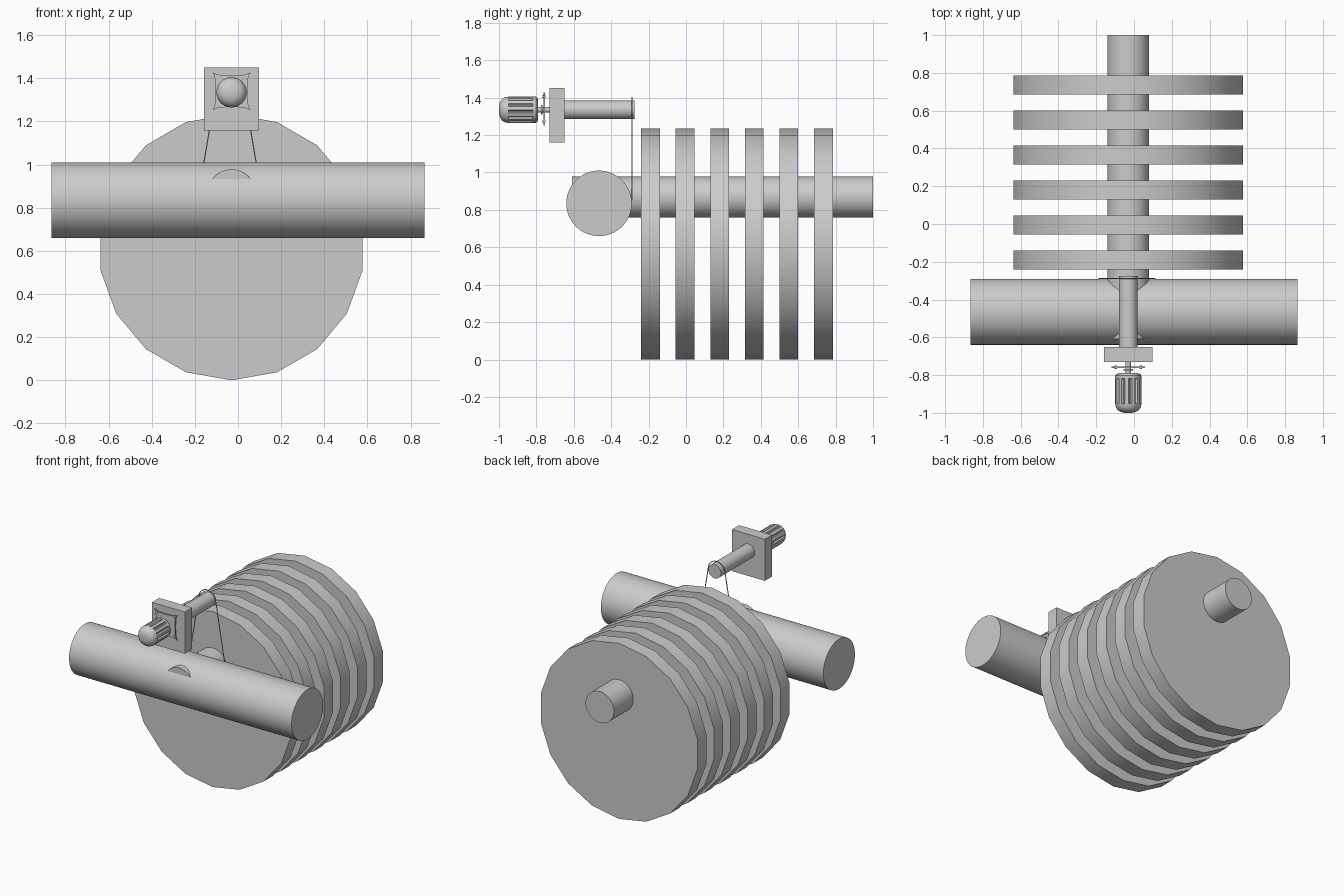
import bpy, bmesh, math
from mathutils import Matrix, Vector

cube = bpy.data.objects.get("Cube")
if cube:
    bpy.data.objects.remove(cube, do_unlink=True)

grey = bpy.data.materials.new("plain_grey")
grey.use_nodes = True
grey.diffuse_color = (0.6, 0.6, 0.6, 1)
grey.node_tree.nodes["Principled BSDF"].inputs["Base Color"].default_value = (0.6, 0.6, 0.6, 1)

CX = -0.03        # common centre line of the discs, shaft and knob
PEG_Z = 1.335


def finish(name, bm, smooth=True):
    bmesh.ops.recalc_face_normals(bm, faces=bm.faces)
    mesh = bpy.data.meshes.new(name)
    bm.to_mesh(mesh)
    bm.free()
    mesh.materials.append(grey)
    ob = bpy.data.objects.new(name, mesh)
    bpy.context.collection.objects.link(ob)
    if smooth:
        bpy.ops.object.select_all(action='DESELECT')
        ob.select_set(True)
        bpy.context.view_layer.objects.active = ob
        bpy.ops.object.shade_smooth_by_angle(angle=math.radians(35))


def loft(name, rings, smooth=True):
    """Skin a list of equal-length closed rings and cap both ends."""
    bm = bmesh.new()
    loops = [[bm.verts.new(p) for p in ring] for ring in rings]
    n = len(loops[0])
    for a, b in zip(loops, loops[1:]):
        for i in range(n):
            j = (i + 1) % n
            bm.faces.new((a[i], a[j], b[j], b[i]))
    bm.faces.new(loops[0])
    bm.faces.new(loops[-1])
    finish(name, bm, smooth)


def lathe(name, profile, x, z, sides=48, cut=lambda k, i: 0):
    """Turn (y, radius) pairs about an axis along y; cut lowers the radius."""
    rings = []
    for k, (y, r) in enumerate(profile):
        ring = []
        for i in range(sides):
            a = math.tau * i / sides
            rr = r - cut(k, i)
            ring.append((x + rr * math.sin(a), y, z + rr * math.cos(a)))
        rings.append(ring)
    loft(name, rings)


# Row of discs on the long shaft
for k in range(6):
    y = -0.24 + 0.185 * k
    lathe(f"disc_{k + 1}", [(y, 0.617), (y + 0.1, 0.617)], CX, 0.617, 18)
lathe("long_shaft", [(-0.61, 0.11), (1.0, 0.11)], CX, 0.868)

# Cross cylinder in front of the discs
bm = bmesh.new()
bmesh.ops.create_cone(bm, cap_ends=True, segments=64, radius1=0.175, radius2=0.175, depth=1.73,
                      matrix=Matrix.Translation((0, -0.465, 0.835)) @ Matrix.Rotation(math.pi / 2, 4, 'Y'))
finish("cross_cylinder", bm)

# Peg and square block
lathe("peg", [(-0.66, 0.049), (-0.275, 0.049)], CX, PEG_Z)
bm = bmesh.new()
bmesh.ops.create_cube(bm, size=1, matrix=Matrix.Translation((CX, -0.69, 1.305))
                      @ Matrix.Diagonal((0.256, 0.08, 0.292, 1)))
finish("mounting_block", bm, False)

# Stem with collar, and the fluted knob
lathe("knob_stem", [(-0.81, 0.014), (-0.775, 0.014), (-0.775, 0.026), (-0.768, 0.026),
                    (-0.768, 0.014), (-0.72, 0.014)], CX, PEG_Z, 24)
knob = [(-1.0, 0.02), (-0.995, 0.04), (-0.985, 0.056), (-0.97, 0.066), (-0.95, 0.07),
        (-0.949, 0.07), (-0.82, 0.07), (-0.819, 0.07), (-0.803, 0.07), (-0.795, 0.064), (-0.79, 0.05)]
lathe("fluted_knob", knob, CX, PEG_Z, 72,
      lambda k, i: 0.01 if k in (5, 6) and i % 6 in (1, 2) else 0)

# Square plate with hollowed edges and a screw in each corner
PLATE_Z = PEG_Z + 0.005
outline = []
for side in range(4):
    turn = Matrix.Rotation(-side * math.pi / 2, 2)
    for s in range(12):
        t = -1 + s / 6
        outline.append(turn @ Vector((0.088 * t, 0.088 - 0.014 * (1 - t ** 4))))
loft("collar_plate", [[(CX + p.x, y, PLATE_Z + p.y) for p in outline]
                      for y in (-0.762, -0.754)], False)
for sx, across in ((-1, "right"), (1, "left")):
    for sz, level in ((-1, "lower"), (1, "upper")):
        lathe(f"{level}_{across}_plate_screw", [(-0.767, 0.007), (-0.75, 0.007)],
              CX + sx * 0.066, PLATE_Z + sz * 0.066, 12)

# Thin wire hung over the peg
path = [(-0.148, 0.85)]
for s in range(17):
    a = math.pi * (1 - s / 16)
    path.append((0.066 * math.cos(a), PEG_Z + 0.066 * math.sin(a)))
path.append((0.148, 0.85))
curve = bpy.data.curves.new("wire_loop", 'CURVE')
curve.dimensions = '3D'
curve.bevel_depth = 0.003
curve.bevel_resolution = 1
curve.use_fill_caps = True
spline = curve.splines.new('POLY')
spline.points.add(len(path) - 1)
for point, (u, z) in zip(spline.points, path):
    point.co = (CX - 0.007 + u, -0.288, z, 1)
curve.materials.append(grey)
bpy.context.collection.objects.link(bpy.data.objects.new("wire_loop", curve))
